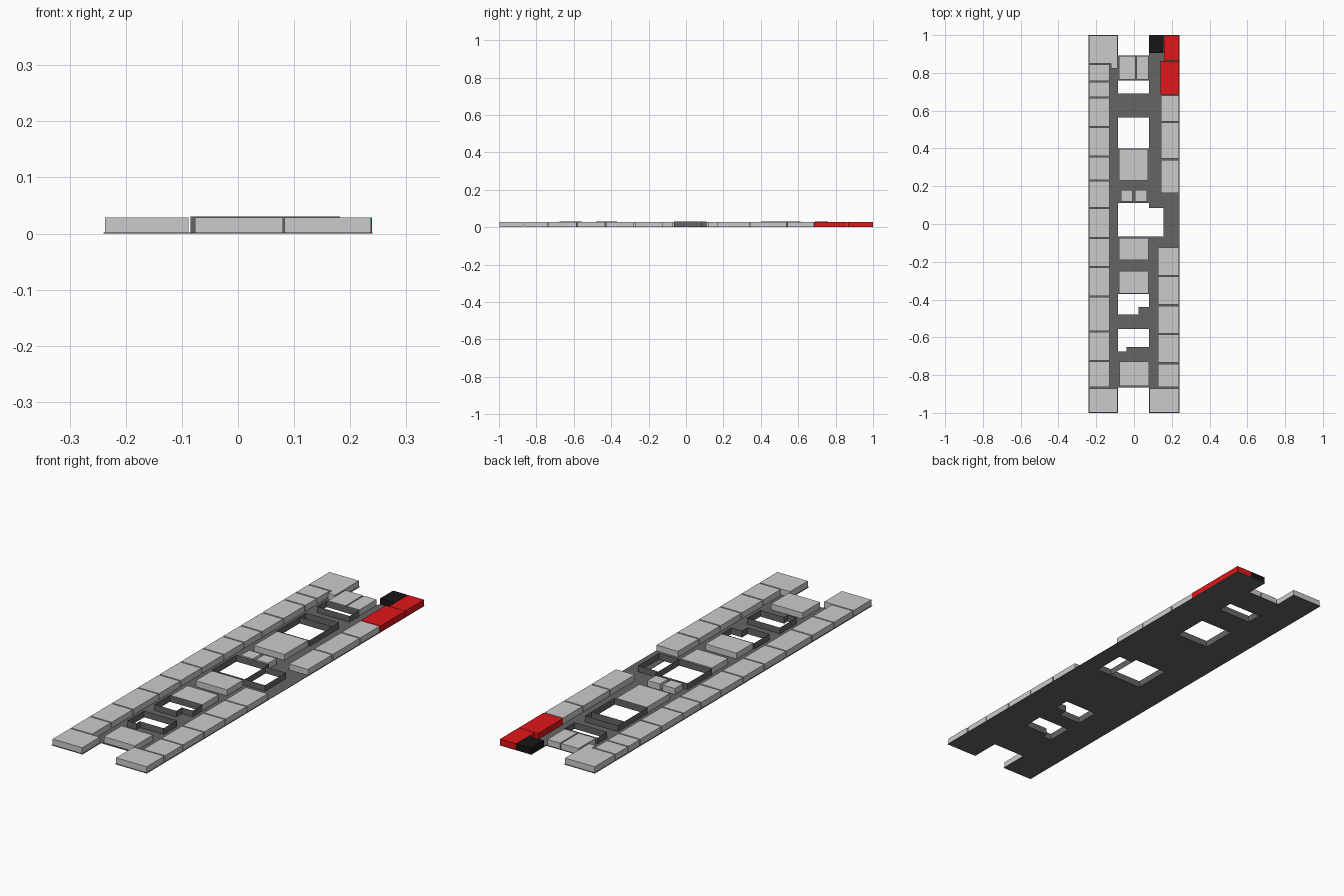
import bpy, bmesh

if "Cube" in bpy.data.objects:
    bpy.data.objects.remove(bpy.data.objects["Cube"])


def material(name, rgb):
    m = bpy.data.materials.new(name)
    m.diffuse_color = (*rgb, 1)
    m.use_nodes = True
    m.node_tree.nodes["Principled BSDF"].inputs["Base Color"].default_value = m.diffuse_color
    return m


RED = material("red", (0.75, 0.008, 0.01))
BLACK = material("black", (0.008, 0.008, 0.008))
DARK = material("dark_grey", (0.13, 0.13, 0.13))
SLAB, ROOM_TOP, WALL_TOP = 0.002, 0.029, 0.03


def finish(name, bm, mat=None):
    me = bpy.data.meshes.new(name)
    bm.to_mesh(me)
    bm.free()
    ob = bpy.data.objects.new(name, me)
    bpy.context.collection.objects.link(ob)
    if mat:
        me.materials.append(mat)
    return ob


def extrude_up(bm, height):
    res = bmesh.ops.extrude_face_region(bm, geom=bm.faces[:])
    verts = [g for g in res["geom"] if isinstance(g, bmesh.types.BMVert)]
    bmesh.ops.translate(bm, verts=verts, vec=(0, 0, height))
    bmesh.ops.recalc_face_normals(bm, faces=bm.faces[:])


def prism(name, pts, z0, z1, mat=None):
    bm = bmesh.new()
    bm.faces.new([bm.verts.new((x, y, z0)) for x, y in pts])
    extrude_up(bm, z1 - z0)
    return finish(name, bm, mat)


def room(name, x0, x1, y0, y1, mat=None, gap=0.003, top=ROOM_TOP):
    x0, x1, y0, y1 = x0 + gap, x1 - gap, y0 + gap, y1 - gap
    return prism(name, [(x0, y0), (x1, y0), (x1, y1), (x0, y1)], SLAB, top, mat)


def wall(name, pts, closed=True):
    # thin upright sheet following a plan outline
    bm = bmesh.new()
    lo = [bm.verts.new((x, y, 0)) for x, y in pts]
    hi = [bm.verts.new((x, y, WALL_TOP)) for x, y in pts]
    n = len(pts)
    for i in range(n if closed else n - 1):
        j = (i + 1) % n
        bm.faces.new((lo[i], lo[j], hi[j], hi[i]))
    return finish(name, bm, DARK)


# floor slab: grid of cells with the end notches and light wells left out
L, R = -0.085, 0.08
voids = [
    (L, R, -1, -0.865), (L, R, 0.892, 1),
    (L, R, 0.69, 0.76), (L, R, 0.40, 0.565),
    (L, R, -0.065, 0.11), (R, 0.155, -0.065, 0.085),
    (L, R, -0.44, -0.37), (L, 0.025, -0.48, -0.44),
    (L, R, -0.65, -0.555), (L, -0.04, -0.675, -0.65),
]
xs = sorted({-0.24, 0.24, *[v for h in voids for v in h[:2]]})
ys = sorted({-1, 1, *[v for h in voids for v in h[2:]]})
bm = bmesh.new()
grid = {(x, y): bm.verts.new((x, y, 0)) for x in xs for y in ys}
for xa, xb in zip(xs, xs[1:]):
    for ya, yb in zip(ys, ys[1:]):
        cx, cy = (xa + xb) / 2, (ya + yb) / 2
        if not any(h[0] < cx < h[1] and h[2] < cy < h[3] for h in voids):
            bm.faces.new([grid[p] for p in ((xa, ya), (xb, ya), (xb, yb), (xa, yb))])
bmesh.ops.delete(bm, geom=[v for v in bm.verts if not v.link_faces], context='VERTS')
extrude_up(bm, SLAB)
finish("floor_slab", bm, DARK)

# walls round the light wells
wall("north_well_wall", [(L, 0.69), (R, 0.69), (R, 0.76), (L, 0.76)])
wall("upper_well_wall", [(L, 0.40), (R, 0.40), (R, 0.613), (L, 0.613)])
wall("upper_well_divider", [(L, 0.565), (R, 0.565)], False)
wall("middle_well_wall", [(L, -0.065), (R, -0.065), (R, 0.11), (L, 0.11)])
wall("side_well_wall", [(R, -0.065), (0.182, -0.065), (0.182, 0.085), (R, 0.085)], False)
wall("lower_well_wall", [(L, -0.37), (L, -0.48), (0.025, -0.48), (0.025, -0.44),
                         (R, -0.44), (R, -0.37)])
wall("south_well_wall", [(L, -0.555), (L, -0.675), (-0.04, -0.675), (-0.04, -0.65),
                         (R, -0.65), (R, -0.555)])

# left row of rooms
left = [0.848, 0.755, 0.67, 0.514, 0.358, 0.23, 0.085, -0.074,
        -0.228, -0.384, -0.57, -0.726, -0.867]
for i, (b, a) in enumerate(zip(left, left[1:])):
    room(f"left_room_{i + 1}", -0.24, -0.128, a, b)

# right rows of rooms
right_upper = [0.684, 0.54, 0.343, 0.162]
right_lower = [-0.122, -0.276, -0.43, -0.583, -0.737, -0.867]
for label, x0, row in (("upper", 0.14, right_upper), ("lower", 0.125, right_lower)):
    for i, (b, a) in enumerate(zip(row, row[1:])):
        room(f"right_{label}_room_{i + 1}", x0, 0.24, a, b)

# corner rooms
prism("north_west_room", [(-0.237, 0.997), (-0.237, 0.851), (-0.122, 0.851),
                          (-0.122, 0.823), (-0.088, 0.823), (-0.088, 0.997)], SLAB, ROOM_TOP)
room("south_west_room", -0.24, L, -1, -0.867)
room("south_east_room", R, 0.24, -1, -0.867)
room("red_room_large", 0.14, 0.24, 0.684, 0.864, RED, 0.001)
room("red_room_small", 0.157, 0.24, 0.864, 1, RED, 0.001)
room("black_room", 0.082, 0.157, 0.905, 1, BLACK, 0.001)

# central rooms
for i, (x0, x1, y0, y1) in enumerate([
        (-0.083, 0.01, 0.762, 0.892), (0.01, 0.08, 0.762, 0.892),
        (-0.083, 0.077, 0.227, 0.4), (-0.083, 0.08, -0.193, -0.07),
        (-0.083, 0.08, -0.372, -0.247), (-0.08, 0.083, -0.86, -0.725)]):
    room(f"central_room_{i + 1}", x0, x1, y0, y1)
for side, x0 in (("left", -0.073), ("right", 0.003)):
    room(f"closet_{side}", x0, x0 + 0.068, 0.117, 0.183)
